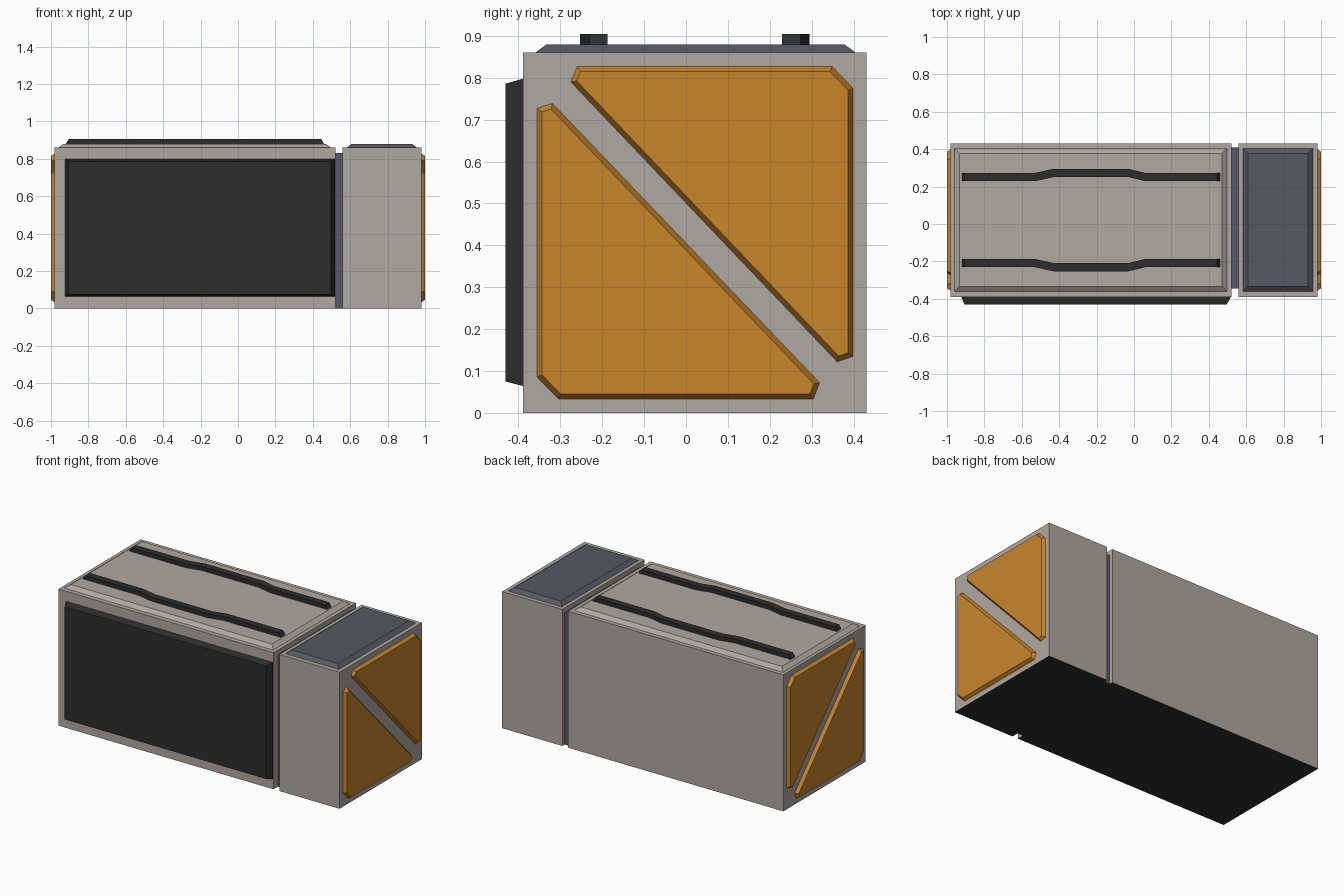
import bpy, bmesh
from mathutils import Vector

if "Cube" in bpy.data.objects:
    bpy.data.objects.remove(bpy.data.objects["Cube"])


def material(name, rgb):
    m = bpy.data.materials.new(name)
    m.diffuse_color = (*rgb, 1)
    m.use_nodes = True
    m.node_tree.nodes["Principled BSDF"].inputs["Base Color"].default_value = m.diffuse_color
    return m


BEIGE = material("warm grey", (0.434, 0.392, 0.356))
DARK = material("charcoal", (0.027, 0.027, 0.027))
SLATE = material("slate", (0.093, 0.100, 0.127))
ORANGE = material("orange", (0.578, 0.238, 0.025))

CY = 0.021  # centre of the body in y


def loft(name, base, top, mat, underside=None):
    """Solid between two matching loops of points."""
    bm = bmesh.new()
    a = [bm.verts.new(p) for p in base]
    b = [bm.verts.new(p) for p in top]
    bm.faces.new(a[::-1])
    bm.faces.new(b)
    n = len(a)
    for i in range(n):
        j = (i + 1) % n
        bm.faces.new((a[i], a[j], b[j], b[i]))
    bmesh.ops.recalc_face_normals(bm, faces=bm.faces)
    bm.normal_update()
    me = bpy.data.meshes.new(name)
    me.materials.append(mat)
    if underside:
        me.materials.append(underside)
        for f in bm.faces:
            if f.normal.z < -0.9:
                f.material_index = 1
    bm.to_mesh(me)
    bm.free()
    ob = bpy.data.objects.new(name, me)
    bpy.context.collection.objects.link(ob)
    return ob


def rect(x0, x1, y0, y1, z, inset=0.0):
    return [(x0 + inset, y0 + inset, z), (x1 - inset, y0 + inset, z),
            (x1 - inset, y1 - inset, z), (x0 + inset, y1 - inset, z)]


def inset_loop(pts, d):
    """Offset a counter-clockwise convex outline inwards by d."""
    out = []
    n = len(pts)
    for i in range(n):
        p, q, r = (Vector(pts[k % n]) for k in (i - 1, i, i + 1))
        e1, e2 = (q - p).normalized(), (r - q).normalized()
        n1, n2 = Vector((-e1.y, e1.x)), Vector((-e2.y, e2.x))
        out.append(q + (n1 + n2) * d / (1 + n1.dot(n2)))
    return out


# Body blocks and the recessed joint between them, with dark undersides
for name, x0, x1, y0, y1, z, mat in (
        ("main_body", -0.98, 0.52, -0.389, 0.431, 0.86, BEIGE),
        ("end_body", 0.56, 0.98, -0.389, 0.431, 0.86, BEIGE),
        ("joint", 0.52, 0.56, -0.345, 0.408, 0.83, SLATE)):
    loft(name, rect(x0, x1, y0, y1, 0), rect(x0, x1, y0, y1, z), mat, DARK)

# Raised bevelled lids
for name, x0, x1, mat in (("main_lid", -0.96, 0.497, BEIGE),
                          ("end_lid", 0.582, 0.956, SLATE)):
    loft(name, rect(x0, x1, -0.36, 0.405, 0.86),
         rect(x0, x1, -0.36, 0.405, 0.88, 0.027), mat)

# Front panel
loft("front_panel",
     [(-0.924, -0.389, 0.064), (0.518, -0.389, 0.064),
      (0.518, -0.389, 0.798), (-0.924, -0.389, 0.798)],
     [(-0.906, -0.431, 0.075), (0.496, -0.431, 0.075),
      (0.496, -0.431, 0.786), (-0.906, -0.431, 0.786)], DARK)

# Cranked rails on the lid, mirrored front to back
path = [(-0.92, 0), (-0.53, 0), (-0.43, 0.022),
        (-0.03, 0.022), (0.06, 0), (0.46, 0)]
for name, s in (("back_rail", 1), ("front_rail", -1)):
    outline = [(x, 0.208 + d) for x, d in path] + \
              [(x, 0.252 + d) for x, d in reversed(path)]
    base = [(x, CY + s * y, 0.88) for x, y in outline]
    top = [(min(max(x, -0.905), 0.445), CY + s * y, 0.905) for x, y in outline]
    loft(name, base, top, DARK)

# Clipped triangular plates on both ends (y, z outlines)
lower = [(-0.356, 0.086), (-0.304, 0.033), (0.304, 0.033),
         (0.319, 0.072), (-0.319, 0.739), (-0.356, 0.727)]
upper = [(0.361, 0.122), (0.399, 0.135), (0.399, 0.775),
         (0.349, 0.827), (-0.260, 0.827), (-0.275, 0.790)]
for side, s in (("right", 1), ("left", -1)):
    for name, outline in (("lower", lower), ("upper", upper)):
        loft(f"{side}_{name}_plate",
             [(s * 0.98, y, z) for y, z in outline],
             [(s * 1.0, y, z) for y, z in inset_loop(outline, 0.012)], ORANGE)
